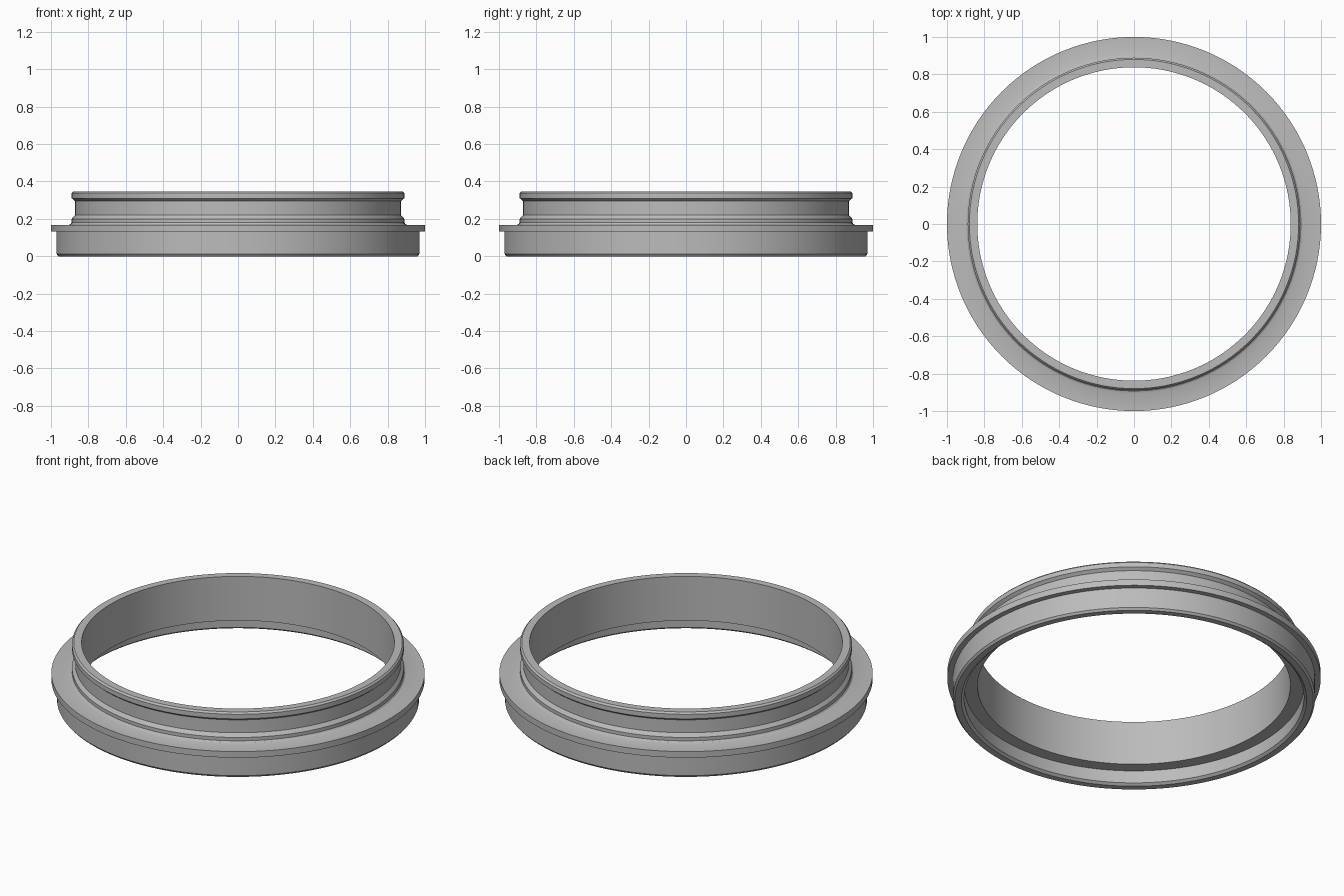
import bpy, bmesh, math

cube = bpy.data.objects.get("Cube")
if cube:
    bpy.data.objects.remove(cube)

SEGMENTS = 128

# Plain grey for the whole ring
grey = bpy.data.materials.new("light_grey")
grey.use_nodes = True
colour = (0.5, 0.5, 0.5, 1)
grey.diffuse_color = colour
grey.node_tree.nodes["Principled BSDF"].inputs["Base Color"].default_value = colour


def lathe(name, profile):
    """Turn a closed (radius, height) profile around the z axis."""
    bm = bmesh.new()
    rings = []
    for i in range(SEGMENTS):
        a = 2 * math.pi * i / SEGMENTS
        rings.append([bm.verts.new((r * math.cos(a), r * math.sin(a), z))
                      for r, z in profile])
    n = len(profile)
    for i in range(SEGMENTS):
        here, after = rings[i], rings[(i + 1) % SEGMENTS]
        for j in range(n):
            k = (j + 1) % n
            bm.faces.new((here[j], after[j], after[k], here[k]))
    bmesh.ops.recalc_face_normals(bm, faces=bm.faces)
    mesh = bpy.data.meshes.new(name)
    bm.to_mesh(mesh)
    bm.free()
    mesh.materials.append(grey)
    obj = bpy.data.objects.new(name, mesh)
    bpy.context.collection.objects.link(obj)
    bpy.ops.object.select_all(action='DESELECT')
    obj.select_set(True)
    bpy.context.view_layer.objects.active = obj
    bpy.ops.object.shade_smooth_by_angle(angle=math.radians(25))
    return obj


# Cross-section, one feature after another
skirt = [(0.925, 0), (0.96, 0), (0.97, 0.012), (0.97, 0.132)]
flange = [(1, 0.132), (1, 0.168)]
shoulder = [(0.905, 0.168), (0.895, 0.172), (0.889, 0.18), (0.889, 0.2)]
groove = [(0.872, 0.22), (0.872, 0.296)]
top_lip = [(0.889, 0.31), (0.889, 0.337), (0.88, 0.347), (0.838, 0.347)]
counterbore = [(0.838, 0.086), (0.91, 0.086), (0.91, 0.012)]

lathe("adapter_ring", skirt + flange + shoulder + groove + top_lip + counterbore)
